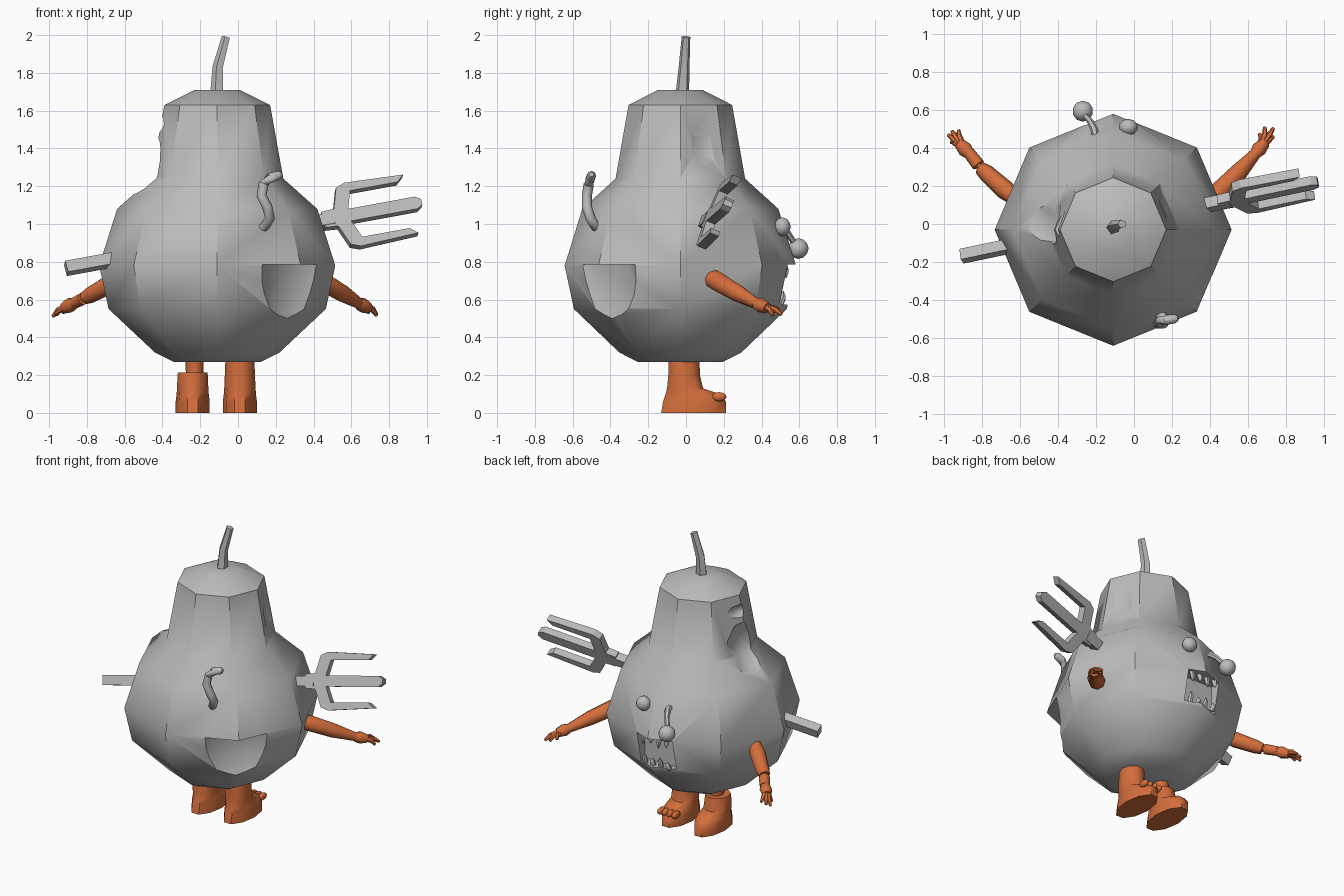
import bpy, bmesh, math
from mathutils import Vector, Matrix

if "Cube" in bpy.data.objects:
    bpy.data.objects.remove(bpy.data.objects["Cube"])


def material(name, rgb):
    m = bpy.data.materials.new(name)
    m.diffuse_color = (*rgb, 1)
    m.use_nodes = True
    m.node_tree.nodes["Principled BSDF"].inputs["Base Color"].default_value = m.diffuse_color
    return m


GREY = material("pear grey", (0.5, 0.5, 0.5))
ORANGE = material("limb orange", (0.66, 0.155, 0.045))


def finish(bm, name, mat, angle=50):
    bmesh.ops.recalc_face_normals(bm, faces=bm.faces)
    me = bpy.data.meshes.new(name)
    bm.to_mesh(me)
    bm.free()
    ob = bpy.data.objects.new(name, me)
    bpy.context.collection.objects.link(ob)
    me.materials.append(mat)
    smooth(ob, angle)
    return ob


def smooth(ob, angle):
    bpy.ops.object.select_all(action='DESELECT')
    bpy.context.view_layer.objects.active = ob
    ob.select_set(True)
    if angle:
        bpy.ops.object.shade_smooth_by_angle(angle=math.radians(angle))


def skin(bm, rings):
    """Bridge equal rings of points and cap both ends."""
    vs = [[bm.verts.new(p) for p in r] for r in rings]
    n = len(vs[0])
    for a, b in zip(vs, vs[1:]):
        for i in range(n):
            bm.faces.new((a[i], a[(i + 1) % n], b[(i + 1) % n], b[i]))
    bm.faces.new(vs[0][::-1])
    bm.faces.new(vs[-1])


def add_tube(bm, pts, radii, sides):
    pts = [Vector(p) for p in pts]
    rings = []
    for i, p in enumerate(pts):
        d = (pts[min(i + 1, len(pts) - 1)] - pts[max(i - 1, 0)]).normalized()
        ref = Vector((0, 1, 0)) if abs(d.z) > 0.8 else Vector((0, 0, 1))
        u = d.cross(ref).normalized()
        v = d.cross(u)
        rings.append([p + radii[i] * (math.cos(t) * u + math.sin(t) * v)
                      for t in (2 * math.pi * k / sides for k in range(sides))])
    skin(bm, rings)


def tube(name, pts, radii, sides, mat, angle=50):
    bm = bmesh.new()
    add_tube(bm, pts, radii, sides)
    return finish(bm, name, mat, angle)


def stack(name, levels, cx, sides, mat, angle=50):
    """Elliptical rings given as z, y centre, x radius, y radius."""
    bm = bmesh.new()
    skin(bm, [[(cx + rx * math.cos(2 * math.pi * k / sides),
                cy + ry * math.sin(2 * math.pi * k / sides), z) for k in range(sides)]
              for z, cy, rx, ry in levels])
    return finish(bm, name, mat, angle)


def ball(name, loc, size, mat, turn=0, top=None, detail=3):
    bm = bmesh.new()
    bmesh.ops.create_icosphere(bm, subdivisions=detail, radius=1)
    bm.transform(Matrix.Translation(loc) @ Matrix.Rotation(turn, 4, 'Z')
                 @ Matrix.Diagonal((*size, 1)))
    if top:
        bmesh.ops.bisect_plane(bm, geom=bm.verts[:] + bm.edges[:] + bm.faces[:],
                               plane_co=(0, 0, top), plane_no=(0, 0, 1), clear_outer=True)
        bmesh.ops.holes_fill(bm, edges=[e for e in bm.edges if e.is_boundary])
    return finish(bm, name, mat)


def cut(body, cutter):
    mod = body.modifiers.new("cut", 'BOOLEAN')
    mod.operation, mod.solver, mod.object = 'DIFFERENCE', 'EXACT', cutter
    bpy.context.view_layer.objects.active = body
    bpy.ops.object.modifier_apply(modifier=mod.name)
    bpy.data.objects.remove(cutter, do_unlink=True)


# Pear body: eight-sided lathe
CX, CY = -0.11, -0.03
profile = [(0.27, 0.23), (0.32, 0.33), (0.55, 0.575), (0.78, 0.625), (1.08, 0.53),
           (1.24, 0.35), (1.63, 0.28), (1.71, 0.12)]
pear = stack("pear_body", [(z, CY, r, r * 0.98) for z, r in profile], CX, 8, GREY)

# Bites: low front, left neck, right neck, plus the mouth hollow
diag = 0.59 * math.sqrt(0.5)
cut(pear, ball("bite_front", (CX + diag, CY - diag, 0.70), (0.26, 0.11, 0.3), GREY,
               math.radians(45), 0.785, 2))
cut(pear, ball("bite_left", (-0.56, 0.02, 1.34), (0.19, 0.22, 0.2), GREY, 0, None, 2))
cut(pear, ball("bite_left_top", (-0.46, 0.03, 1.53), (0.10, 0.14, 0.06), GREY, 0, None, 2))
cut(pear, ball("bite_right", (0.23, 0.11, 1.46), (0.09, 0.14, 0.21), GREY,
               math.radians(25), None, 2))
bm = bmesh.new()
bmesh.ops.create_cube(bm, size=1)
bm.transform(Matrix.Translation((-0.13, 0.54, 0.68)) @ Matrix.Diagonal((0.26, 0.18, 0.21, 1)))
cut(pear, finish(bm, "mouth_cutter", GREY, 0))
smooth(pear, 40)

# Teeth, upper and lower rows
bm = bmesh.new()
for i in range(4):
    x = -0.22 + 0.06 * i
    h = 0.07 if i % 2 else 0.05
    add_tube(bm, [(x, 0.52, 0.785), (x, 0.53, 0.785 - h * 0.6), (x, 0.53, 0.785 - h)],
             [0.018, 0.016, 0.003], 6)
    add_tube(bm, [(x, 0.50, 0.575), (x, 0.515, 0.575 + h * 0.6), (x, 0.515, 0.575 + h)],
             [0.018, 0.016, 0.003], 6)
finish(bm, "teeth", GREY)

# Eyes, one hanging from its stalk
ball("eye", (-0.03, 0.51, 0.985), (0.05, 0.045, 0.05), GREY, detail=2)
ball("hanging_eye", (-0.27, 0.595, 0.87), (0.055, 0.055, 0.055), GREY, detail=2)
tube("eye_stalk", [(-0.20, 0.44, 0.99), (-0.21, 0.50, 0.985), (-0.23, 0.54, 0.95),
                   (-0.27, 0.585, 0.88)], [0.02, 0.02, 0.017, 0.015], 6, GREY)

# Stem
tube("stem", [(-0.11, -0.02, 1.68), (-0.105, -0.01, 1.83), (-0.062, 0, 1.99)],
     [0.038, 0.03, 0.024], 5, GREY, 30)

# Worm
tube("worm", [(0.10, -0.44, 0.975), (0.14, -0.48, 0.985), (0.17, -0.505, 1.03),
              (0.155, -0.525, 1.09), (0.125, -0.525, 1.15), (0.135, -0.515, 1.21),
              (0.17, -0.505, 1.245), (0.215, -0.50, 1.258), (0.232, -0.50, 1.262)],
     [0.022, 0.025, 0.027, 0.027, 0.027, 0.027, 0.027, 0.024, 0.012], 8, GREY)

# Fork pushed through the body: frame along its length, width and thickness
o = Vector((0.43, 0.11, 1.01))
a = (o - Vector((-0.91, -0.17, 0.765))).normalized()
b = Vector((0, 0.14, 0.33))
b = (b - a * a.dot(b)).normalized()
frame = Matrix((a, b, a.cross(b))).transposed().to_4x4()
frame.translation = o


def prism(name, outline, thick):
    bm = bmesh.new()
    f = bm.faces.new([bm.verts.new((s, t, -thick / 2)) for s, t in outline])
    ext = bmesh.ops.extrude_face_region(bm, geom=[f])["geom"]
    bmesh.ops.translate(bm, vec=(0, 0, thick),
                        verts=[v for v in ext if isinstance(v, bmesh.types.BMVert)])
    bm.transform(frame)
    return finish(bm, name, GREY, 0)


back = -(o - Vector((-0.91, -0.17, 0.765))).length
prism("fork_handle", [(back, -0.032), (0.08, -0.032), (0.08, 0.032), (back, 0.032)], 0.06)
half = [(0.02, 0.045), (0.09, 0.05), (0.13, 0.165), (0.18, 0.185), (0.50, 0.17),
        (0.46, 0.135), (0.20, 0.135), (0.165, 0.035), (0.53, 0.035), (0.56, 0.015)]
prism("fork_head", half + [(s, -t) for s, t in reversed(half)], 0.05)


# Arms: sleeve, hand and fingers
def hand(name, wrist, palm, tips):
    bm = bmesh.new()
    mid = Vector(wrist).lerp(Vector(palm), 0.5)
    add_tube(bm, [wrist, mid, palm], [0.026, 0.04, 0.03], 8)
    for t in tips:
        k = Vector(palm).lerp(Vector(t), 0.55) + Vector((0, 0, 0.012))
        add_tube(bm, [mid, k, t], [0.018, 0.016, 0.009], 6)
    finish(bm, name, ORANGE)


tube("right_arm", [(0.38, 0.11, 0.725), (0.44, 0.16, 0.70), (0.55, 0.27, 0.635),
                   (0.64, 0.37, 0.58)], [0.04, 0.054, 0.048, 0.03], 8, ORANGE)
hand("right_hand", (0.63, 0.36, 0.585), (0.69, 0.43, 0.555),
     [(0.735, 0.505, 0.52), (0.69, 0.51, 0.53), (0.735, 0.46, 0.515), (0.66, 0.475, 0.535)])
tube("left_arm", [(-0.62, 0.13, 0.72), (-0.68, 0.18, 0.68), (-0.78, 0.27, 0.625),
                  (-0.81, 0.295, 0.61)], [0.04, 0.052, 0.045, 0.036], 8, ORANGE)
tube("left_arm_bone", [(-0.79, 0.28, 0.62), (-0.85, 0.345, 0.59)], [0.02, 0.02], 6, ORANGE)
tube("left_cuff", [(-0.82, 0.31, 0.605), (-0.87, 0.375, 0.58)], [0.035, 0.032], 8, ORANGE)
hand("left_hand", (-0.86, 0.36, 0.585), (-0.92, 0.425, 0.555),
     [(-0.98, 0.47, 0.51), (-0.96, 0.49, 0.52), (-0.925, 0.495, 0.53), (-0.965, 0.43, 0.52)])

# Right leg and foot with bare toes, left boot with a bone above it
foot = [(0, 0.04, 0.09, 0.18), (0.06, 0.045, 0.09, 0.175), (0.10, 0.035, 0.085, 0.15),
        (0.13, -0.005, 0.083, 0.1), (0.2, -0.01, 0.08, 0.088)]
stack("right_leg", foot + [(0.32, -0.01, 0.075, 0.085)], 0.01, 10, ORANGE)
stack("left_boot", foot + [(0.215, -0.01, 0.077, 0.085)], -0.24, 10, ORANGE)
stack("left_leg_bone", [(0.18, -0.01, 0.045, 0.05), (0.32, -0.01, 0.05, 0.055)],
      -0.23, 8, ORANGE)
for i in range(4):
    ball("toe_%d" % (i + 1), (-0.045 + 0.037 * i, 0.175, 0.085), (0.02, 0.04, 0.025),
         ORANGE, detail=2)
